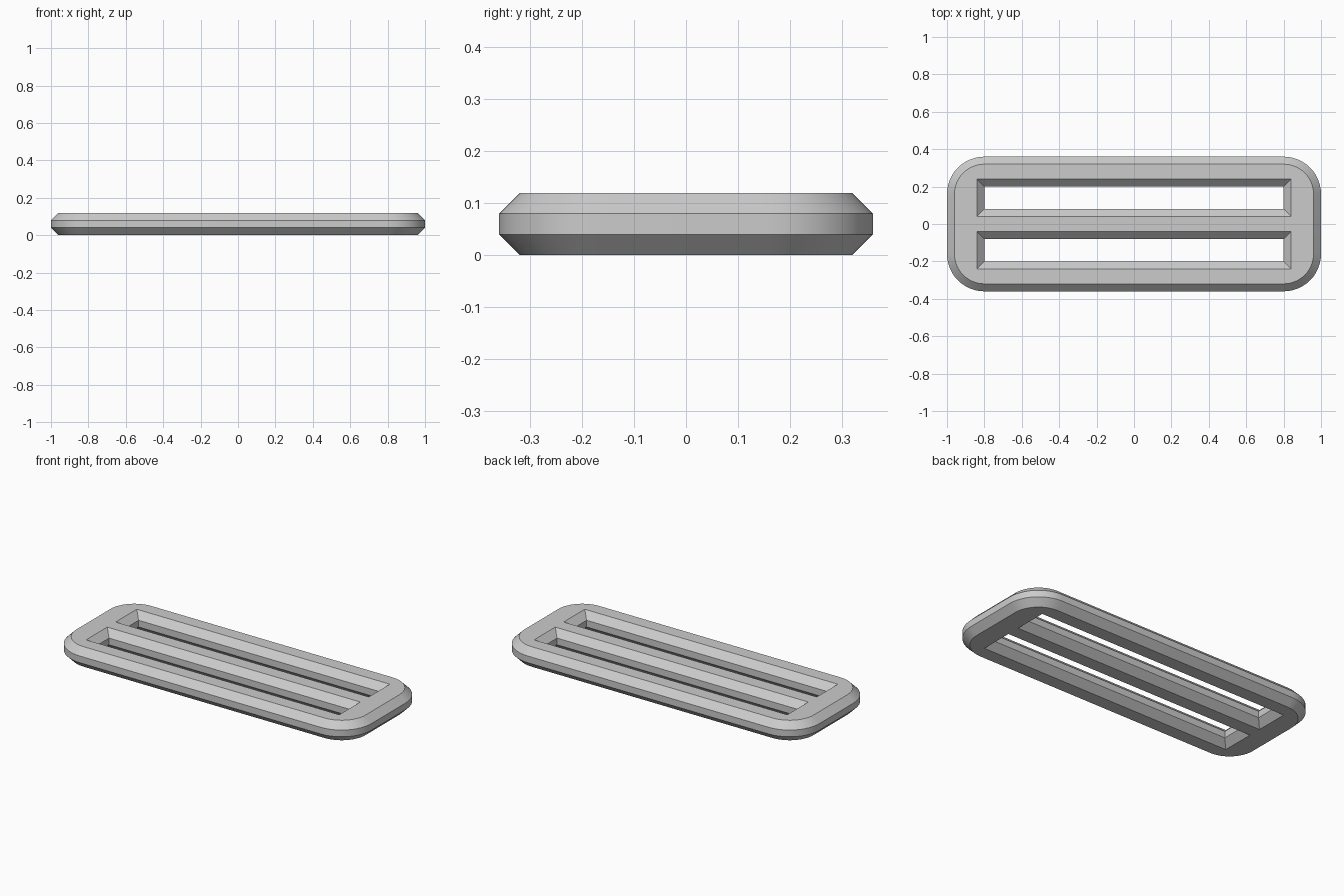
import bpy
import bmesh
import math
from mathutils import Vector

if "Cube" in bpy.data.objects:
    bpy.data.objects.remove(bpy.data.objects["Cube"], do_unlink=True)

HEIGHT = 0.12
CHAMFER = 0.04
# (height, chamfer inset) from the underside to the top
LEVELS = [(0, CHAMFER), (CHAMFER, 0), (HEIGHT - CHAMFER, 0), (HEIGHT, CHAMFER)]


def rounded_outline(half_x, half_y, radius, steps):
    """Rectangle outline; a zero radius gives plain corners."""
    points = []
    for i, (sx, sy) in enumerate([(1, 1), (-1, 1), (-1, -1), (1, -1)]):
        centre = Vector((sx * (half_x - radius), sy * (half_y - radius)))
        for s in range(steps + 1):
            a = math.pi / 2 * (i + s / max(steps, 1))
            points.append(centre + radius * Vector((math.cos(a), math.sin(a))))
    return points


def add_wall(bm, outlines):
    """Stack outlines at each level, joined by quads; return the end loops."""
    rings = [[bm.verts.new((p.x, p.y, z)) for p in pts]
             for pts, (z, _) in zip(outlines, LEVELS)]
    n = len(rings[0])
    for low, high in zip(rings, rings[1:]):
        for i in range(n):
            j = (i + 1) % n
            bm.faces.new((low[i], low[j], high[j], high[i]))
    return [[bm.edges.get((r[i], r[(i + 1) % n])) for i in range(n)]
            for r in (rings[0], rings[-1])]


bm = bmesh.new()

# Rounded outer rim
walls = [add_wall(bm, [rounded_outline(1 - c, 0.36 - c, 0.2 - c, 12)
                       for _, c in LEVELS])]

# Two strap slots, flared towards both faces
for side in (-1, 1):
    offset = Vector((0, side * 0.14))
    walls.append(add_wall(bm, [[p + offset for p in
                                rounded_outline(0.8 + c, 0.06 + c, 0, 0)]
                               for _, c in LEVELS]))

# Flat underside and top around the slots
for end, direction in ((0, -1), (1, 1)):
    edges = [e for wall in walls for e in wall[end]]
    bmesh.ops.triangle_fill(bm, edges=edges, use_beauty=True,
                            normal=(0, 0, direction))
bmesh.ops.recalc_face_normals(bm, faces=bm.faces)

# Smooth round corners, crisp chamfer edges
for face in bm.faces:
    face.smooth = True
for edge in bm.edges:
    edge.smooth = edge.calc_face_angle(0) < math.radians(30)

mesh = bpy.data.meshes.new("strap_slider")
bm.to_mesh(mesh)
bm.free()
slider = bpy.data.objects.new("strap_slider", mesh)
bpy.context.collection.objects.link(slider)

grey = bpy.data.materials.new("light grey")
grey.use_nodes = True
colour = (0.6, 0.6, 0.6, 1)
grey.diffuse_color = colour
grey.node_tree.nodes["Principled BSDF"].inputs["Base Color"].default_value = colour
mesh.materials.append(grey)
